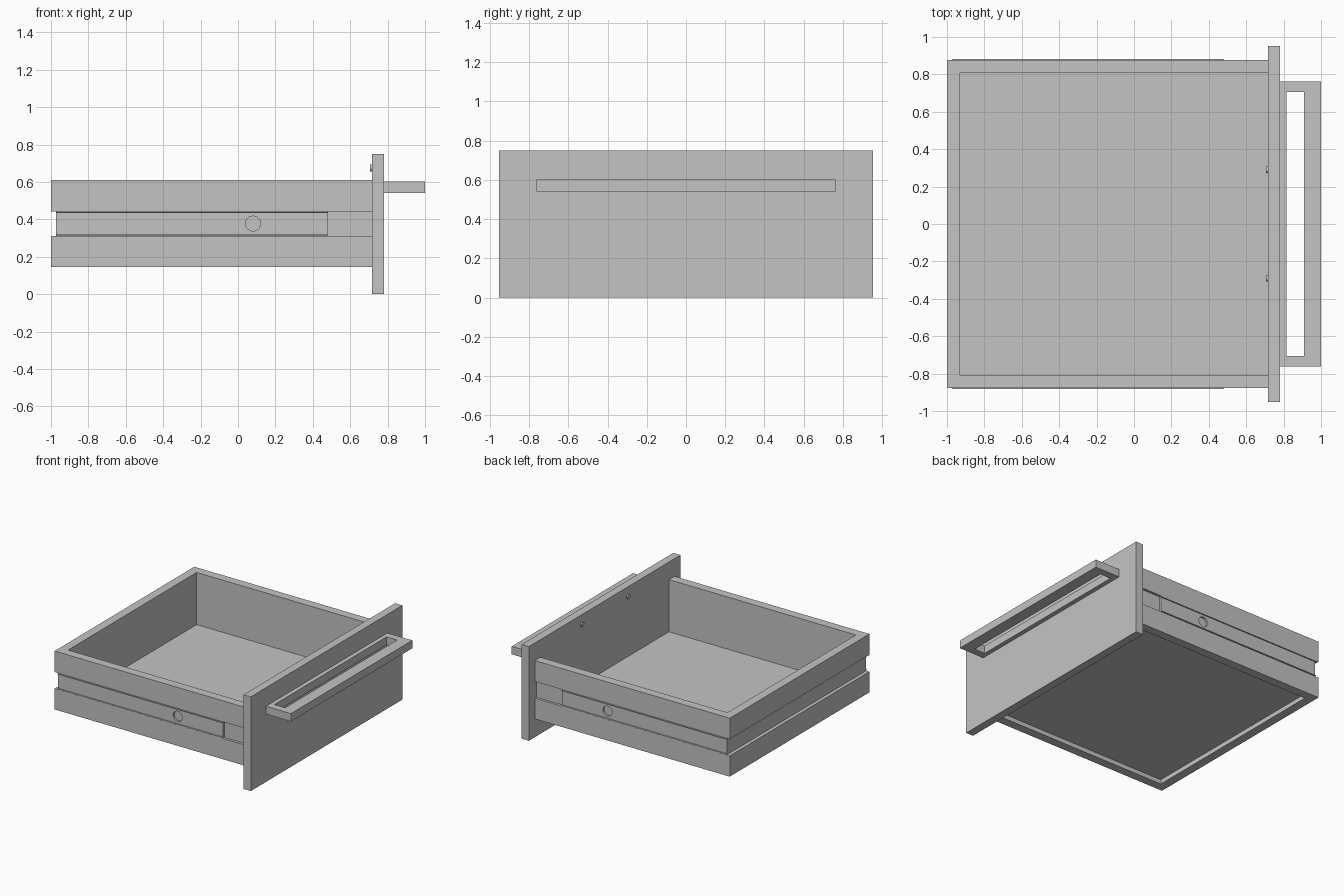
import bpy
import bmesh
import math
from mathutils import Matrix

default = bpy.data.objects.get("Cube")
if default:
    bpy.data.objects.remove(default, do_unlink=True)

# Single plain material
grey = bpy.data.materials.new("light grey")
grey.use_nodes = True
colour = (0.55, 0.55, 0.55, 1)
grey.diffuse_color = colour
grey.node_tree.nodes["Principled BSDF"].inputs["Base Color"].default_value = colour


def finish(name, bm):
    bmesh.ops.recalc_face_normals(bm, faces=bm.faces)
    mesh = bpy.data.meshes.new(name)
    bm.to_mesh(mesh)
    bm.free()
    mesh.materials.append(grey)
    obj = bpy.data.objects.new(name, mesh)
    bpy.context.collection.objects.link(obj)
    return obj


def box(name, x, y, z):
    bm = bmesh.new()
    bmesh.ops.create_cube(bm, size=1)
    for v in bm.verts:
        v.co = [lo + (c + 0.5) * (hi - lo) for c, (lo, hi) in zip(v.co, (x, y, z))]
    return finish(name, bm)


def cylinder(name, centre, radius, depth, axis, sides=24):
    bm = bmesh.new()
    turn = Matrix.Rotation(math.pi / 2, 4, axis)
    bmesh.ops.create_cone(bm, cap_ends=True, segments=sides, radius1=radius,
                          radius2=radius, depth=depth,
                          matrix=Matrix.Translation(centre) @ turn)
    return finish(name, bm)


def cut(obj, cutter):
    mod = obj.modifiers.new("cut", 'BOOLEAN')
    mod.operation = 'DIFFERENCE'
    mod.solver = 'EXACT'
    mod.object = cutter
    bpy.context.view_layer.objects.active = obj
    bpy.ops.object.modifier_apply(modifier=mod.name)
    bpy.data.objects.remove(cutter, do_unlink=True)


# Drawer walls: a U-shaped plan lofted upwards, with a groove round the middle
FRONT, BACK, SIDE, WALL = 0.72, -1.0, 0.878, 0.07
LOW, GROOVE_LOW, GROOVE_TOP, TOP = 0.145, 0.31, 0.443, 0.61
INSET = 0.02


def u_ring(bm, z, inset):
    back, side = BACK + inset * 1.4, SIDE - inset
    inner_back, inner_side = BACK + WALL, SIDE - WALL
    plan = [(FRONT, -side), (back, -side), (back, side), (FRONT, side),
            (FRONT, inner_side), (inner_back, inner_side),
            (inner_back, -inner_side), (FRONT, -inner_side)]
    return [bm.verts.new((x, y, z)) for x, y in plan]


bm = bmesh.new()
levels = [(LOW, 0), (GROOVE_LOW, 0), (GROOVE_LOW, INSET),
          (GROOVE_TOP, INSET), (GROOVE_TOP, 0), (TOP, 0)]
rings = [u_ring(bm, z, inset) for z, inset in levels]
for a, b in zip(rings, rings[1:]):
    for i in range(len(a)):
        j = (i + 1) % len(a)
        # inner walls stay flat, so the level steps have no inner face
        if a[i].co != b[i].co or a[j].co != b[j].co:
            bm.faces.new((a[i], a[j], b[j], b[i]))
bm.faces.new(rings[0])
bm.faces.new(rings[-1])
bmesh.ops.remove_doubles(bm, verts=bm.verts, dist=0.0001)
finish("drawer_walls", bm)

# Floor panel, set up from the lower rim
inner = SIDE - WALL
box("drawer_floor", (BACK + WALL, FRONT), (-inner, inner), (0.18, 0.195))

# Front panel
box("front_panel", (0.716, 0.78), (-0.953, 0.953), (0, 0.75))

# Handle: a flat bar with a long finger slot
handle = box("handle", (0.78, 1.0), (-0.763, 0.763), (0.54, 0.603))
cut(handle, box("slot_cutter", (0.815, 0.908), (-0.705, 0.705), (0.5, 0.7)))

# Screw heads on the rear of the front panel
for side, name in ((-1, "right"), (1, "left")):
    cylinder(name + "_handle_screw", (0.712, side * 0.29, 0.675), 0.018, 0.014, 'Y')

# Slide rails in the side grooves: a pierced web with thin lips
for side, name in ((-1, "right"), (1, "left")):
    def span(a, b):
        return tuple(sorted((side * a, side * b)))
    length = (-0.972, 0.48)
    web = box(name + "_rail_web", length, span(SIDE - INSET, 0.873), (0.315, 0.438))
    cut(web, cylinder("hole_cutter", (0.08, side * 0.87, 0.377), 0.04, 0.1, 'X'))
    for edge, z in (("lower", 0.313), ("upper", 0.434)):
        box(name + "_rail_" + edge + "_lip", length, span(SIDE - INSET, 0.883), (z, z + 0.006))
